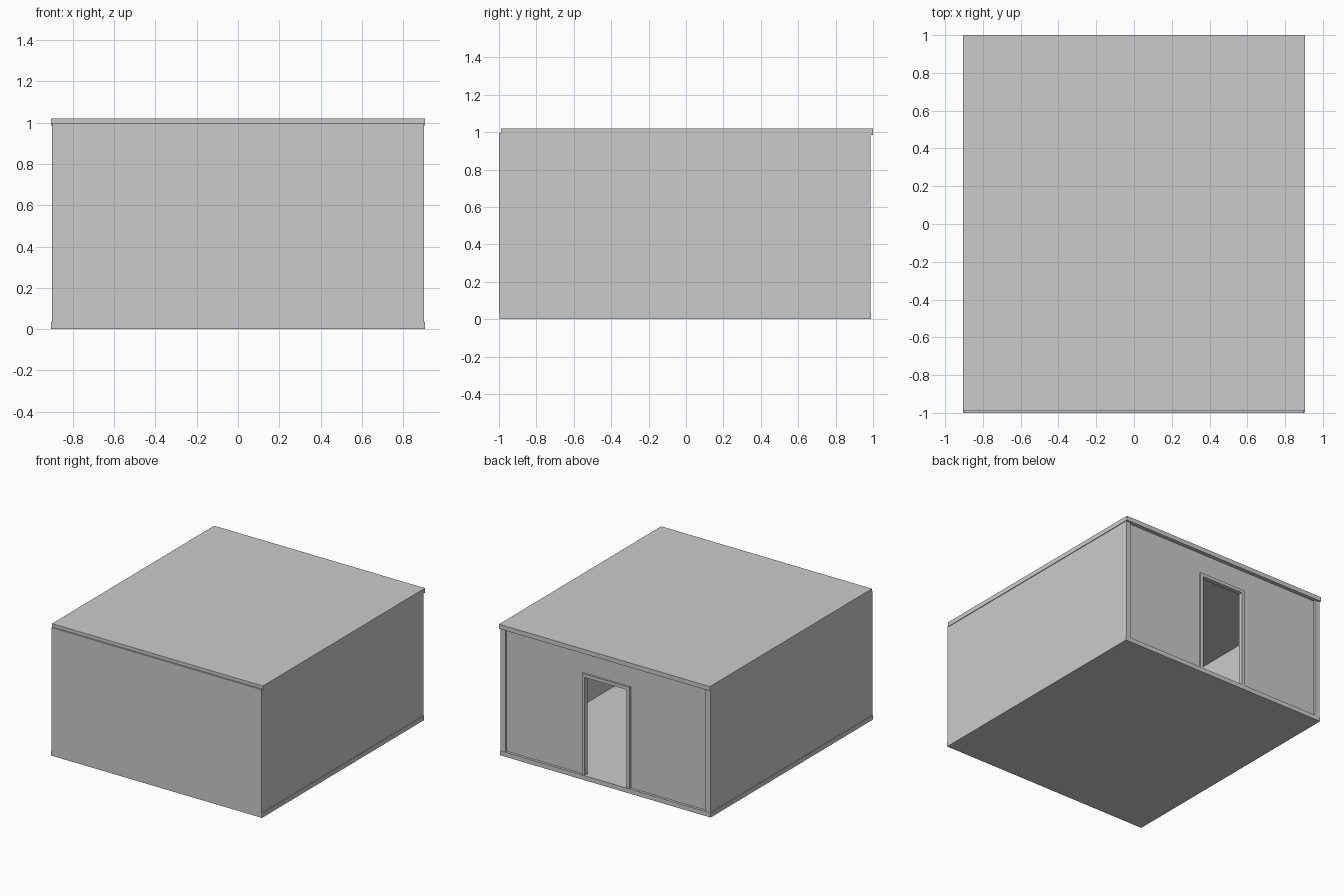
import bpy

if "Cube" in bpy.data.objects:
    bpy.data.objects.remove(bpy.data.objects["Cube"])


def box(name, x0, x1, y0, y1, z0, z1):
    """Add a named box spanning the given limits."""
    bpy.ops.mesh.primitive_cube_add(
        size=1, location=((x0 + x1) / 2, (y0 + y1) / 2, (z0 + z1) / 2))
    ob = bpy.context.object
    ob.name = name
    ob.scale = (x1 - x0, y1 - y0, z1 - z0)
    bpy.ops.object.transform_apply(location=True, rotation=False, scale=True)
    return ob


FLOOR, CEIL = 0.035, 0.985     # inner floor and ceiling heights
DOOR_X, DOOR_Z = 0.205, 0.82   # outer half width and top of the door frame
TRIM = 0.025                   # width of the door frame

# Floor and roof slabs, slightly proud of the side walls
box("floor_slab", -0.905, 0.905, -0.998, 0.99, 0, FLOOR)
box("roof_slab", -0.905, 0.905, -0.988, 1.0, CEIL, 1.02)

# Front wall, closed, with its top lip lapping the roof edge
box("front_wall", -0.9, 0.9, -1.0, -0.96, FLOOR, CEIL)
box("front_lip", -0.9, 0.9, -1.0, -0.988, CEIL, 0.995)

for side, s in (("left", -1), ("right", 1)):
    def pair(name, xa, xb, *rest):
        a, b = sorted((s * xa, s * xb))
        return box(f"{side}_{name}", a, b, *rest)

    # Side wall, back corner post, back wall panel and door jamb
    pair("side_wall", 0.86, 0.9, -0.96, 0.955, FLOOR, CEIL)
    pair("corner_post", 0.86, 0.9, 0.955, 0.987, FLOOR, CEIL)
    pair("back_panel", DOOR_X, 0.86, 0.95, 0.97, FLOOR, CEIL)
    pair("door_jamb", DOOR_X - TRIM, DOOR_X, 0.95, 0.985, FLOOR, DOOR_Z)

# Door head and the wall panel above it
box("door_head", -DOOR_X + TRIM, DOOR_X - TRIM, 0.95, 0.985, DOOR_Z - TRIM, DOOR_Z)
box("panel_over_door", -DOOR_X, DOOR_X, 0.95, 0.97, DOOR_Z, CEIL)
